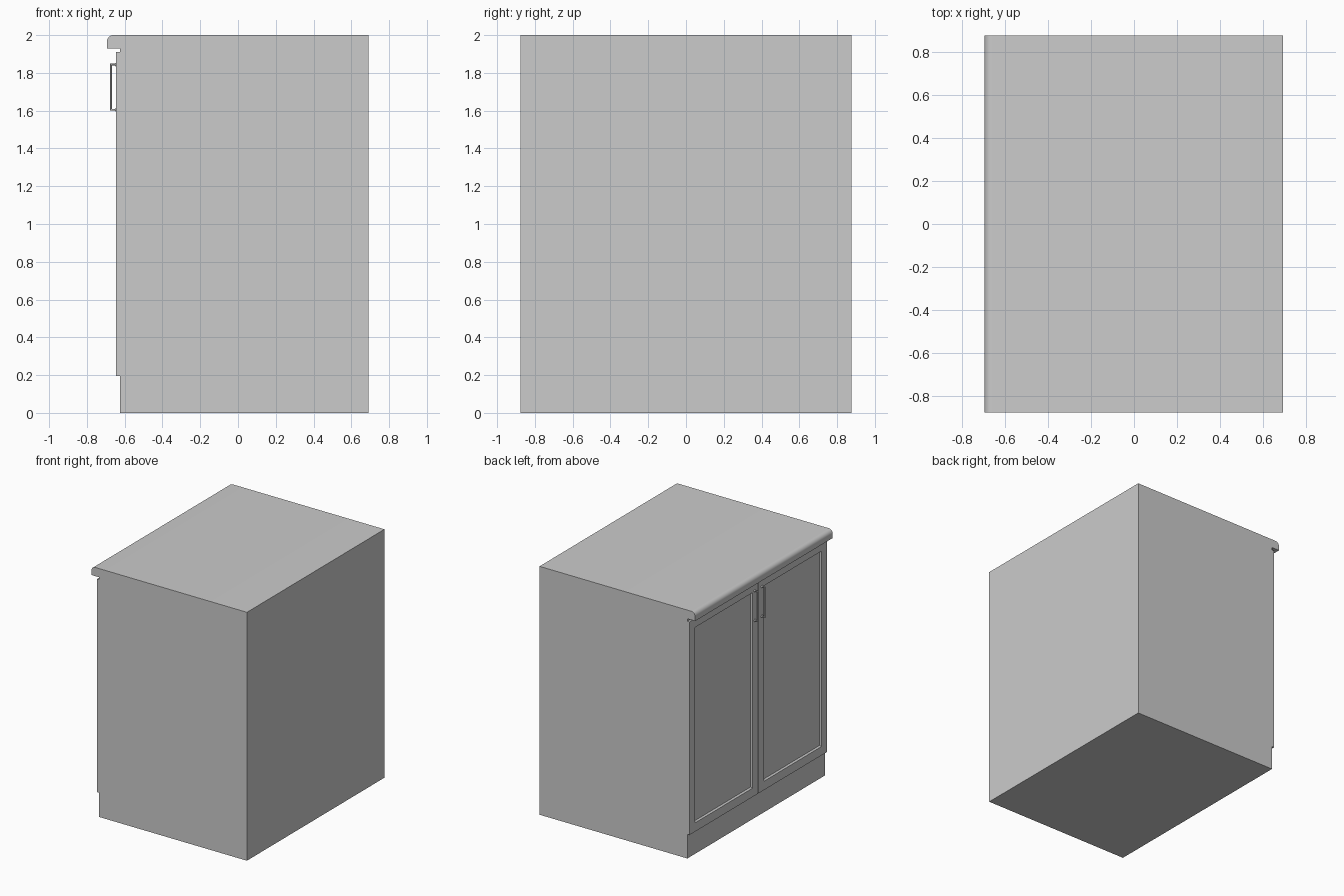
import bpy, bmesh, math
from mathutils import Matrix, Vector

if "Cube" in bpy.data.objects:
    bpy.data.objects.remove(bpy.data.objects["Cube"])


def finish(name, bm, smooth=False):
    bmesh.ops.recalc_face_normals(bm, faces=bm.faces)
    me = bpy.data.meshes.new(name)
    bm.to_mesh(me)
    bm.free()
    ob = bpy.data.objects.new(name, me)
    bpy.context.collection.objects.link(ob)
    if smooth:
        bpy.ops.object.select_all(action='DESELECT')
        ob.select_set(True)
        bpy.context.view_layer.objects.active = ob
        bpy.ops.object.shade_smooth_by_angle(angle=math.radians(35))
    return ob


def add_box(bm, lo, hi):
    lo, hi = Vector(lo), Vector(hi)
    m = Matrix.Translation((lo + hi) / 2) @ Matrix.Diagonal((*(hi - lo), 1))
    return bmesh.ops.create_cube(bm, size=1, matrix=m)['verts']


def add_rod(bm, a, b, r1, r2, n=12):
    a, b = Vector(a), Vector(b)
    d = b - a
    m = Matrix.Translation((a + b) / 2) @ d.to_track_quat('Z', 'Y').to_matrix().to_4x4()
    bmesh.ops.create_cone(bm, cap_ends=True, segments=n, radius1=r1, radius2=r2,
                          depth=d.length, matrix=m)


W = 0.875          # half width along y
BACK = 0.692
BODY_FRONT = -0.625
DOOR_FRONT = -0.645

# Carcass
bm = bmesh.new()
add_box(bm, (BODY_FRONT, -W, 0), (BACK, W, 1.93))
finish("cabinet_body", bm)

# Worktop: side profile with rounded front edge, extruded across the width
bm = bmesh.new()
r = 0.035
front = -0.694
profile = [(BACK, 2.0), (BACK, 1.93), (front, 1.93)]
for i in range(9):
    a = math.pi - i * math.pi / 16
    profile.append((front + r + r * math.cos(a), 2.0 - r + r * math.sin(a)))
face = bm.faces.new([bm.verts.new((x, -W, z)) for x, z in profile])
ext = bmesh.ops.extrude_face_region(bm, geom=[face])
bmesh.ops.translate(bm, vec=(0, 2 * W, 0),
                    verts=[v for v in ext['geom'] if isinstance(v, bmesh.types.BMVert)])
finish("worktop", bm, smooth=True)

for side, label in ((1, "left"), (-1, "right")):
    # Door with a recessed panel and sloped moulding
    bm = bmesh.new()
    y0, y1 = sorted((side * 0.002, side * W))
    add_box(bm, (DOOR_FRONT, y0, 0.195), (BODY_FRONT, y1, 1.91))
    bmesh.ops.recalc_face_normals(bm, faces=bm.faces)
    panel = [f for f in bm.faces if f.normal.x < -0.9]
    bmesh.ops.inset_region(bm, faces=panel, thickness=0.10)
    bmesh.ops.inset_region(bm, faces=panel, thickness=0.012, depth=-0.013)
    finish(label + "_door", bm)

    # Bar handle: upright bar, two posts and flared feet
    bm = bmesh.new()
    y = side * 0.045
    bar_x = -0.672
    add_rod(bm, (bar_x, y, 1.600), (bar_x, y, 1.849), 0.005, 0.005)
    for z in (1.605, 1.844):
        add_rod(bm, (bar_x, y, z), (DOOR_FRONT, y, z), 0.005, 0.005)
        add_rod(bm, (DOOR_FRONT - 0.007, y, z), (DOOR_FRONT + 0.001, y, z), 0.006, 0.012)
    finish(label + "_handle", bm, smooth=True)
